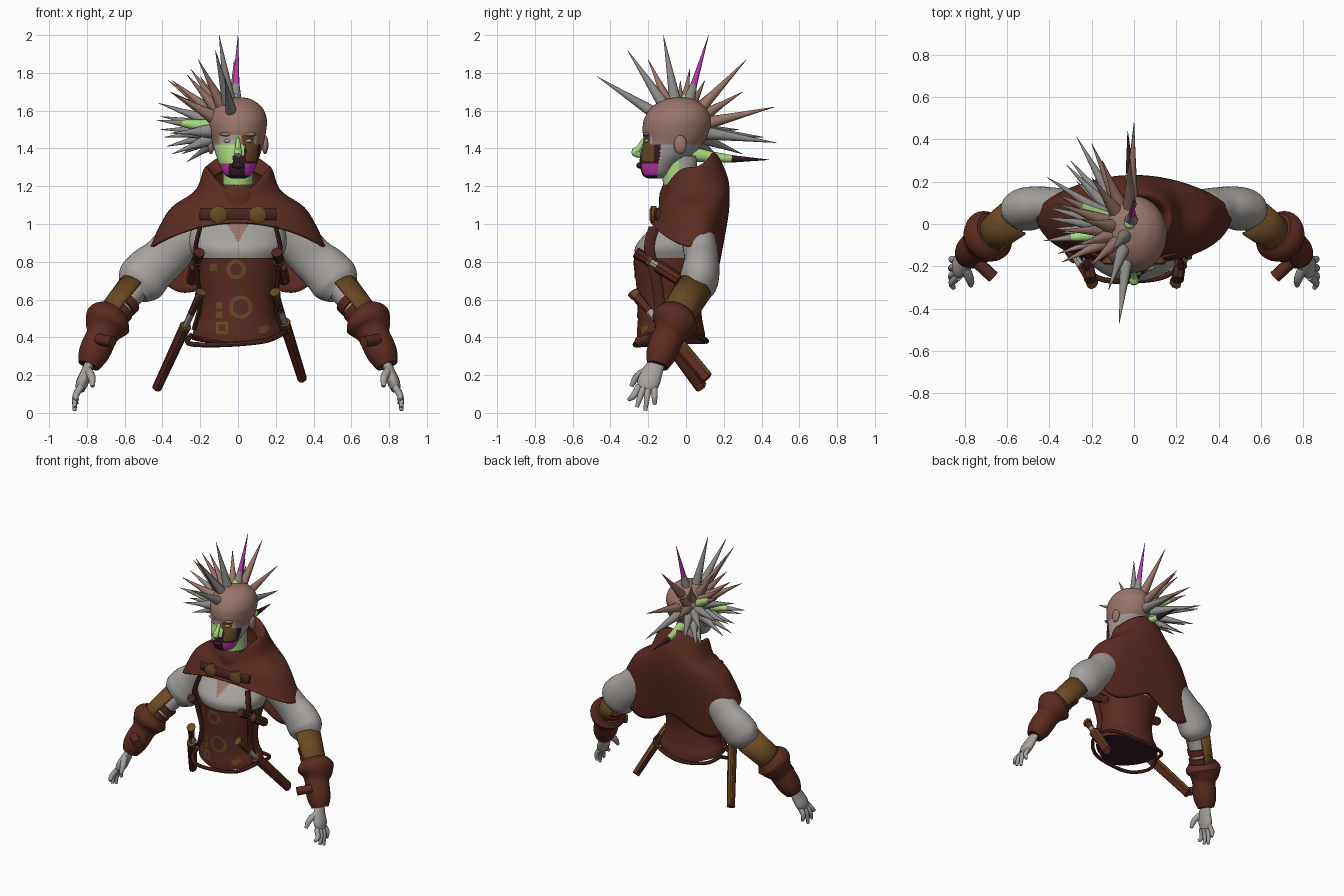
import bpy, bmesh
from math import sin, cos, pi, radians
from mathutils import Vector

if "Cube" in bpy.data.objects:
    bpy.data.objects.remove(bpy.data.objects["Cube"])

COLORS = {"leather": (.105, .024, .015), "cloth_grey": (.38, .36, .345), "skin": (.32, .18, .145),
          "brass": (.145, .067, .016), "green": (.4, .7, .22), "magenta": (.55, .043, .44),
          "dark_purple": (.036, .01, .02), "horn_grey": (.27, .26, .25), "dark_leather": (.07, .019, .013)}
MATS = {}
for key, rgb in COLORS.items():
    m = bpy.data.materials.new(key)
    m.use_nodes = True
    m.diffuse_color = (*rgb, 1)
    m.node_tree.nodes["Principled BSDF"].inputs["Base Color"].default_value = (*rgb, 1)
    MATS[key] = m


def finish(name, bm, mats, rule=None, angle=40):
    bmesh.ops.recalc_face_normals(bm, faces=bm.faces)
    mats = [mats] if isinstance(mats, str) else mats
    if rule:
        for f in bm.faces:
            f.material_index = mats.index(rule(f.calc_center_median()))
    me = bpy.data.meshes.new(name)
    bm.to_mesh(me)
    bm.free()
    for k in mats:
        me.materials.append(MATS[k])
    me.shade_smooth()
    me.set_sharp_from_angle(angle=radians(angle))
    ob = bpy.data.objects.new(name, me)
    bpy.context.collection.objects.link(ob)
    return ob


def skin_rings(rings, caps=True):
    bm = bmesh.new()
    vs = [[bm.verts.new(p) for p in r] for r in rings]
    n = len(vs[0])
    for a, b in zip(vs, vs[1:]):
        for i in range(n):
            j = (i + 1) % n
            bm.faces.new((a[i], a[j], b[j], b[i]))
    if caps:
        bm.faces.new(vs[0])
        bm.faces.new(vs[-1])
    return bm


def smooth(rows, n):
    """Catmull-Rom refinement of a list of tuples."""
    out = []
    for i in range(len(rows) - 1):
        p0, p1 = Vector(rows[max(i - 1, 0)]), Vector(rows[i])
        p2, p3 = Vector(rows[i + 1]), Vector(rows[min(i + 2, len(rows) - 1)])
        for k in range(n):
            t = k / n
            out.append(.5 * (2 * p1 + (p2 - p0) * t + (2 * p0 - 5 * p1 + 4 * p2 - p3) * t * t
                             + (3 * p1 - p0 - 3 * p2 + p3) * t ** 3))
    return out + [Vector(rows[-1])]


def body(name, rows, mats, rule=None, steps=6, seg=64):
    """Loft of ovals given as (z, half width, front y, back y)."""
    rings = [[(rx * sin(2 * pi * i / seg), (yf + yb) / 2 + (yf - yb) / 2 * cos(2 * pi * i / seg), z)
              for i in range(seg)] for z, rx, yf, yb in smooth(rows, steps)]
    return finish(name, skin_rings(rings), mats, rule)


def tube(name, pts, radii, mat, side=1, seg=16, flat=1, steps=1, outer=None):
    """Round tube through points; flat squashes it, outer keeps only faces turned that way."""
    rows = [(p[0] * side, p[1], p[2], r) for p, r in zip(pts, radii)]
    rows = smooth(rows, steps) if steps > 1 else [Vector(r) for r in rows]
    c = [r.xyz for r in rows]
    ref = Vector((0, 1, 0)) if abs((c[-1] - c[0]).normalized().y) < .8 else Vector((1, 0, 0))
    rings = []
    for i, p in enumerate(c):
        t = (c[min(i + 1, len(c) - 1)] - c[max(i - 1, 0)]).normalized()
        u = t.cross(ref).normalized()
        v = t.cross(u)
        rings.append([p + rows[i][3] * (u * cos(2 * pi * k / seg) * flat + v * sin(2 * pi * k / seg))
                      for k in range(seg)])
    bm = skin_rings(rings, caps=outer is None)
    if outer:
        bmesh.ops.recalc_face_normals(bm, faces=bm.faces)
        d = Vector((outer[0] * side, outer[1], outer[2]))
        bmesh.ops.delete(bm, geom=[f for f in bm.faces if f.normal.dot(d) < -.25], context='FACES')
    return finish(name, bm, mat)


def blob(name, loc, size, mat):
    bm = bmesh.new()
    bmesh.ops.create_uvsphere(bm, u_segments=20, v_segments=12, radius=1)
    bmesh.ops.scale(bm, vec=size, verts=bm.verts)
    bmesh.ops.translate(bm, vec=loc, verts=bm.verts)
    return finish(name, bm, mat)


# Head with a painted face, and the neck
def face_paint(c):
    if c.z > 1.47 or (c.y > -.18 and c.z > 1.42):
        return "skin"
    if c.y > -.13 - (1.44 - c.z) * .12:
        return "cloth_grey"
    if c.z > 1.42:
        return "brass" if c.x > .02 and c.y < -.19 else "cloth_grey"
    if c.z > 1.335 and c.x > .045 and c.y < -.17:
        return "brass"
    if c.z > 1.32:
        return "green" if c.x < (-.03 if c.z < 1.36 else .03) else "dark_purple"
    return "magenta" if c.z > 1.255 and (c.x > .038 or c.x < -.05) else "dark_purple"


body("head", [(1.24, .03, -.2, -.12), (1.26, .07, -.23, -.09), (1.32, .1, -.245, -.03), (1.38, .122, -.24, .05),
              (1.44, .138, -.225, .1), (1.5, .15, -.23, .125), (1.56, .152, -.22, .13), (1.62, .125, -.18, .1),
              (1.66, .07, -.11, .04), (1.672, .01, -.04, -.03)],
     ["skin", "cloth_grey", "brass", "green", "dark_purple", "magenta"], face_paint, steps=10, seg=96)
body("neck", [(1.05, .1, -.11, .08), (1.2, .08, -.12, .06), (1.36, .08, -.14, .06)], ["green", "cloth_grey"],
     lambda c: "green" if c.y < -.04 else "cloth_grey")
tube("nose", [(0, -.222, 1.45), (0, -.25, 1.4), (0, -.268, 1.38), (0, -.24, 1.36)], [.01, .016, .023, .012],
     "green", steps=4)
blob("lips", (0, -.245, 1.31), (.032, .018, .016), "dark_purple")
for s, side in ((1, "left"), (-1, "right")):
    blob(side + "_eye", (.052 * s, -.203, 1.44), (.022, .016, .011), "cloth_grey")
    blob(side + "_brow", (.055 * s, -.207, 1.475), (.042, .016, .011), "skin")
    blob(side + "_ear", (.143 * s, -.03, 1.42), (.018, .034, .05), "skin")

# Spiked hair: tip position and colours from root to tip
SPIKES = [(-.07, -.47, 1.78, "h"), (-.12, -.31, 1.92, "h"), (-.1, -.12, 2, "h"), (0, .12, 2, "hm"),
          (-.02, .32, 1.87, "s"), (0, .47, 1.62, "s"), (0, .48, 1.43, "h"),
          (-.21, -.2, 1.87, "s"), (-.25, .02, 1.82, "s"), (-.2, .22, 1.78, "s"), (-.27, .41, 1.46, "h"),
          (-.2, .38, 1.6, "s"), (-.34, -.18, 1.69, "s"), (-.35, -.03, 1.76, "s"), (-.36, .14, 1.7, "gs"),
          (-.41, .22, 1.57, "h"), (-.3, .3, 1.37, "h"), (-.43, -.08, 1.55, "gh"), (-.42, .03, 1.64, "h"),
          (-.41, .08, 1.5, "h"), (-.38, .1, 1.41, "h"), (-.35, -.04, 1.37, "h"), (-.27, .2, 1.33, "h"),
          (-.15, .3, 1.7, "s"), (-.32, .28, 1.5, "h"), (-.36, -.14, 1.48, "h"), (-.27, -.1, 1.79, "s"),
          (-.37, .1, 1.76, "s"), (-.39, -.02, 1.46, "h")]
KEYS = {"h": "horn_grey", "m": "magenta", "s": "skin", "g": "green"}
for i, (x, y, z, k) in enumerate(SPIKES):
    tip, mid = Vector((x, y, z)), Vector((-.02, -.03, 1.5))
    d = (tip - mid).normalized()
    split = mid.lerp(tip, .48 if "m" in k else .68)
    r = .018 if k[0] != k[-1] else .015
    tube(f"hair_spike_{i + 1}_root", [mid + d * .1, mid + d * .17, split], [.045, .032, r], KEYS[k[0]], seg=10)
    tube(f"hair_spike_{i + 1}_tip", [split, tip], [r, .001], KEYS[k[-1]], seg=10)
tube("low_spike_root", [(0, .03, 1.37), (-.01, .13, 1.355), (-.02, .24, 1.345)], [.04, .03, .02], "green", seg=10)
tube("low_spike_tip", [(-.02, .24, 1.345), (-.03, .44, 1.34)], [.02, .001], "dark_purple", seg=10)
blob("crown_mark", (-.02, .0, 1.662), (.026, .026, .028), "green")

# Shirt with a bare neckline, and the corset
body("shirt", [(.76, .2, -.24, .12), (.81, .225, -.262, .13), (.88, .255, -.268, .14), (.96, .25, -.205, .14),
               (1.06, .2, -.115, .13), (1.14, .1, -.09, .08)], ["cloth_grey", "skin"],
     lambda c: "skin" if c.y < 0 and abs(c.x) < (c.z - .9) * .55 else "cloth_grey", steps=22, seg=200)
CORSET = [(.36, .24, -.258, .1), (.42, .232, -.26, .1), (.5, .205, -.255, .085), (.6, .195, -.256, .08),
          (.7, .21, -.266, .1), (.82, .235, -.276, .14)]
corset = body("corset", CORSET, ["leather", "dark_purple"],
              lambda c: "dark_purple" if c.z < .3601 else "leather")
for v in corset.data.vertices:
    if v.co.z < .5:
        v.co.z += (.5 - v.co.z) * 1.5 * abs(v.co.x)


def emblem(name, cx, cz, r, seg=28, width=.02):
    """Flat ring lying on the corset front."""
    rows = smooth(CORSET, 6)

    def on_front(x, z):
        _, rx, yf, yb = min(rows, key=lambda q: abs(q[0] - z))
        return (x, (yf + yb) / 2 - (yb - yf) / 2 * (1 - (x / rx) ** 2) ** .5 - .004, z)
    rings = [[on_front(cx + q * sin(2 * pi * (i + .5) / seg), cz + q * cos(2 * pi * (i + .5) / seg))
              for i in range(seg)] for q in (r, r - width)]
    finish(name, skin_rings(rings, caps=False), "brass")


emblem("upper_ring", -.01, .76, .052)
emblem("middle_ring", .015, .56, .062)
emblem("lower_square", -.085, .45, .045, 4)
for i, (x, z) in enumerate([(-.13, .77), (-.1, .57), (-.1, .52), (.13, .44), (.16, .45)]):
    emblem(f"corset_stud_{i + 1}", x, z, .025, 4, .024)

# Hooded cape: rows of (half width, front y, back y, front z, side z, back z)
CAPE = [(.13, -.11, .1, 1.16, 1.25, 1.3), (.175, -.12, .15, 1.17, 1.3, 1.38), (.225, -.13, .22, 1.13, 1.18, 1.25),
        (.35, -.145, .23, 1.09, 1.09, 1.1), (.415, -.165, .205, 1.05, .99, .93), (.465, -.19, .17, 1.01, .88, .75)]
rings = []
rows = smooth(CAPE, 6)
for n, (rx, yf, yb, zf, zs, zb) in enumerate(rows):
    ring, t = [], n / (len(rows) - 1)
    for i in range(96):
        a = 2 * pi * i / 96
        c, s = cos(a), sin(a)
        k = abs(c) ** (.85 if c > 0 else 1 - .55 * t)
        mid_y = .02 + .05 * t
        lobe = .17 * abs(sin(2 * a)) ** 1.3 * max(0, t - .55) / .45 if c < 0 else 0
        ring.append((rx * s, mid_y + ((yf if c > 0 else yb) - mid_y) * k - lobe * .15,
                     zs + ((zf if c > 0 else zb) - zs) * c * c - lobe))
    rings.append(ring)
cape = finish("hooded_cape", skin_rings(rings, caps=False), "leather", angle=60)
cape.modifiers.new("thickness", 'SOLIDIFY').thickness = .014
tube("scarf", [(0, -.02, 1.1), (0, -.02, 1.16), (0, -.02, 1.21)], [.122, .12, .1], "leather", seg=32, steps=4)

# Chest clasp
tube("clasp_strap", [(-.2, -.145, 1.05), (-.08, -.172, 1.05), (.08, -.172, 1.05), (.2, -.145, 1.05)],
     [.014] * 4, "dark_leather", seg=8, flat=2.5)
for s, side in ((1, "left"), (-1, "right")):
    tube(side + "_clasp_disc", [(.105, -.155, 1.05), (.105, -.183, 1.05), (.105, -.192, 1.05)], [.046, .046, .03],
         "brass", s, seg=24)

# Arms, hands and harness on both sides
for s, side in ((1, "left"), (-1, "right")):
    tube(side + "_sleeve", [(.2, .04, .97), (.31, .07, .9), (.4, .082, .81), (.47, .078, .75), (.52, .065, .69),
                            (.555, .045, .645)], [.08, .09, .092, .1, .1, .07], "cloth_grey", s, 28, 1.3, 5)
    elbow, wrist = Vector((.52, .055, .68)), Vector((.71, -.085, .45))
    tube(side + "_forearm", [elbow, wrist], [.068, .06], "cloth_grey", s)
    for i in range(3):
        p = elbow.lerp(wrist, .36 + .2 * i)
        q = elbow.lerp(wrist, .5 + .2 * i)
        tube(f"{side}_arm_band_{i + 1}", [p, q], [.081, .078], "leather", s)
    guard = tube(side + "_arm_guard", [elbow.lerp(wrist, .1), wrist], [.1, .085], "brass", s, 24,
                 outer=(.75, .3, .58))
    guard.modifiers.new("thickness", 'SOLIDIFY').thickness = .012
    tube(side + "_gauntlet", [(.66, -.035, .525), (.685, -.055, .49), (.705, -.07, .45), (.72, -.09, .41),
                              (.745, -.115, .355), (.77, -.135, .3), (.79, -.15, .25)],
         [.095, .125, .108, .084, .084, .078, .058], "leather", s, 28, steps=4)
    tube(side + "_gauntlet_roll", [(.74, -.18, .39), (.665, -.25, .375)], [.03, .03], "leather", s, 12)
    tube(side + "_palm", [(.785, -.15, .27), (.805, -.18, .21), (.825, -.2, .16), (.835, -.215, .125)],
         [.042, .055, .06, .045], "cloth_grey", s, 16, .55, 4)
    for i, tip in enumerate([(.85, -.305, .07), (.865, -.26, .03), (.865, -.215, .012), (.855, -.165, .045)]):
        root = (.83, -.25 + .027 * i, .14)
        knuckle = (.86, (root[1] + tip[1]) / 2, .09)
        tube(f"{side}_finger_{i + 1}", [root, knuckle, tip], [.018, .017, .01], "cloth_grey", s, 10, steps=3)
    tube(side + "_thumb", [(.8, -.2, .23), (.775, -.26, .19), (.77, -.29, .14)], [.023, .021, .011],
         "cloth_grey", s, 10, steps=3)
    # Shoulder strap and chest knife
    tube(side + "_harness_strap", [(.2, -.17, .98), (.225, -.195, .87), (.215, -.16, .72), (.2, -.14, .58),
                                   (.235, -.13, .44)], [.028] * 5, "dark_leather", s, 8, .4, 4)
    a, b = Vector((.205, -.265, .85)), Vector((.245, -.03, .7))
    for part, p, q, r, mat in (("grip", 0, .3, .03, "dark_leather"), ("collar", .28, .34, .034, "brass"),
                               ("blade", .34, .5, .022, "cloth_grey"), ("sheath", .48, 1, .034, "leather")):
        tube(f"{side}_chest_knife_{part}", [a.lerp(b, p), a.lerp(b, q)], [r, r * .9], mat, s, 8)
    # Long hip dagger in its edged scabbard
    a = Vector((.195, -.28, .64))
    b = Vector((.34, .11, .18)) if s > 0 else Vector((.43, .08, .13))
    for part, p, q, r, mat in (("pommel", 0, .05, .034, "brass"), ("grip", .05, .22, .025, "leather"),
                               ("blade", .22, .36, .022, "cloth_grey"), ("throat", .35, .4, .038, "brass"),
                               ("scabbard", .39, 1, .035, "leather")):
        tube(f"{side}_dagger_{part}", [a.lerp(b, p), a.lerp(b, q)], [r, r * .85], mat, s, 8, .85)
    lift = Vector((0, .016, .013))
    tube(side + "_scabbard_edge", [a.lerp(b, .4) + lift, a.lerp(b, .99) + lift], [.022, .018], "brass", s, 8)

# Slack hip belt
tube("hip_belt", [(-.25, -.05, .41), (-.265, -.15, .37), (-.17, -.255, .36), (0, -.268, .365), (.16, -.24, .385),
                  (.25, -.14, .43), (.24, .03, .42), (0, .11, .38), (-.2, .06, .39), (-.25, -.05, .41)],
     [.013] * 10, "leather", 1, 8, 1, 5)
